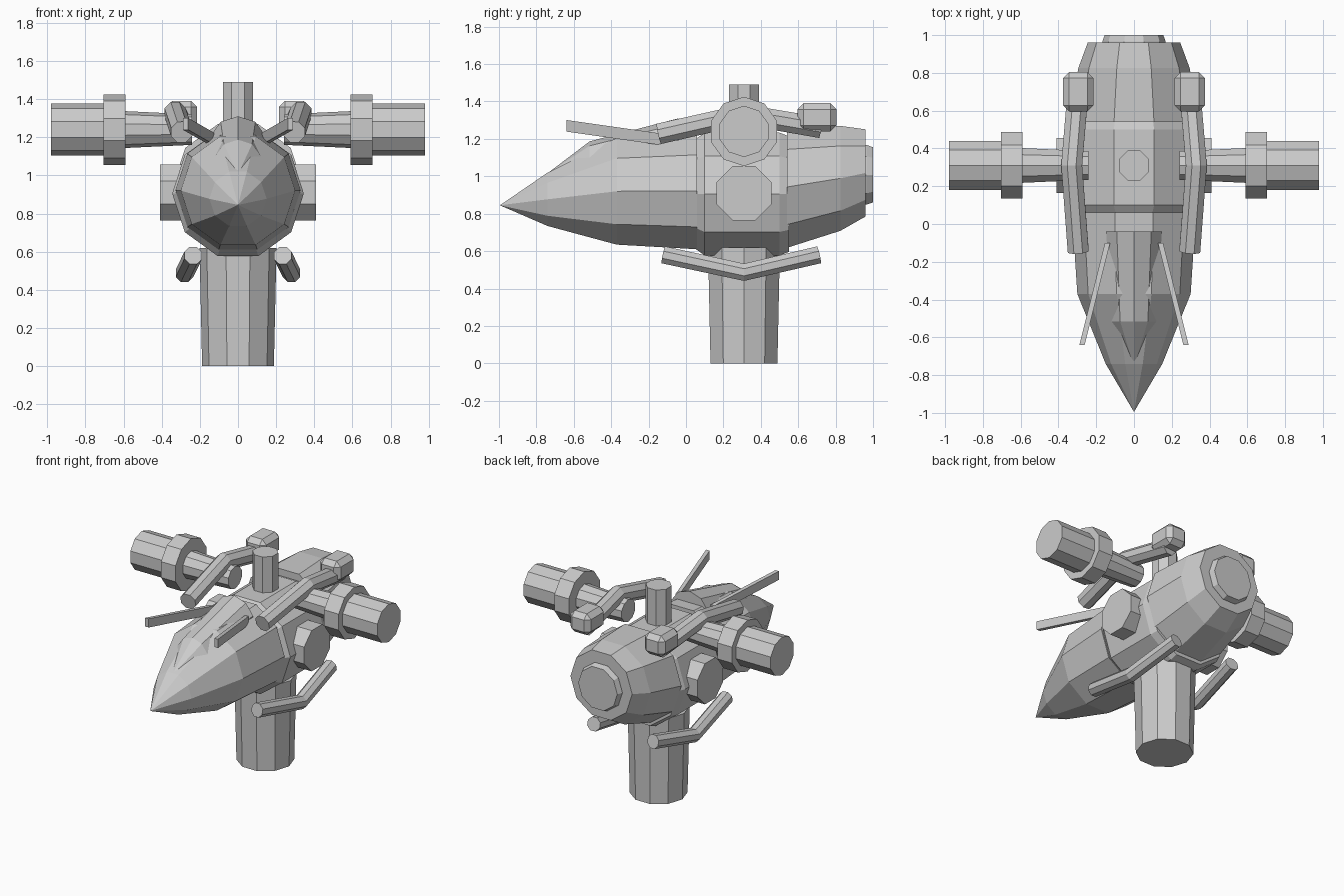
import bpy, bmesh, math
from mathutils import Vector

if "Cube" in bpy.data.objects:
    bpy.data.objects.remove(bpy.data.objects["Cube"])


def make_object(name, bm, mirror=False):
    bmesh.ops.recalc_face_normals(bm, faces=bm.faces)
    mesh = bpy.data.meshes.new(name)
    bm.to_mesh(mesh)
    bm.free()
    obj = bpy.data.objects.new(name, mesh)
    bpy.context.collection.objects.link(obj)
    if mirror:
        obj.modifiers.new("mirror", 'MIRROR')
    return obj


def loft(name, rings, axis=None, sides=10, phase=0.0, mirror=False):
    """Skin polygon rings (x, y, z, radius); ring planes follow axis or the path."""
    bm = bmesh.new()
    pts = [Vector(r[:3]) for r in rings]
    loops = []
    for i, ring in enumerate(rings):
        if axis:
            n = Vector(axis)
        else:
            a = (pts[i] - pts[i - 1]).normalized() if i else Vector()
            b = (pts[i + 1] - pts[i]).normalized() if i + 1 < len(pts) else Vector()
            n = (a + b).normalized()
        u = Vector((0, 1, 0)) if abs(n.x) > 0.9 else Vector((1, 0, 0))
        u = (u - n * u.dot(n)).normalized()
        v = n.cross(u)
        loop = []
        for k in range(sides):
            t = math.tau * k / sides + math.radians(phase)
            loop.append(bm.verts.new(pts[i] + ring[3] * (u * math.cos(t) + v * math.sin(t))))
        loops.append(loop)
    for lo, hi in zip(loops, loops[1:]):
        for k in range(sides):
            j = (k + 1) % sides
            bm.faces.new((lo[k], lo[j], hi[j], hi[k]))
    bm.faces.new(loops[0])
    bm.faces.new(loops[-1])
    bmesh.ops.remove_doubles(bm, verts=bm.verts, dist=0.0005)
    return make_object(name, bm, mirror)


def box(name, center, size, bevel=0.0, mirror=True):
    bm = bmesh.new()
    bmesh.ops.create_cube(bm, size=1)
    for v in bm.verts:
        v.co = Vector(center) + v.co * Vector(size)
    if bevel:
        bmesh.ops.bevel(bm, geom=bm.edges[:], offset=bevel, segments=1, affect='EDGES')
    return make_object(name, bm, mirror)


X, Y, Z = (1, 0, 0), (0, 1, 0), (0, 0, 1)

# Main body: pointed nose, wide collar, tapering tail and end cap
loft("nose", [(0, -0.995, 0.845, 0), (0, -0.74, 0.877, 0.15),
              (0, -0.37, 0.92, 0.30), (0, 0.06, 0.922, 0.328)], Y)
loft("collar", [(0, 0.04, 0.905, 0.30), (0, 0.10, 0.905, 0.345),
                (0, 0.50, 0.905, 0.345), (0, 0.55, 0.905, 0.325)], Y)
loft("tail", [(0, 0.54, 0.943, 0.342), (0, 0.825, 0.989, 0.295),
              (0, 0.96, 1.018, 0.245)], Y)
loft("tail_cap", [(0, 0.92, 1.008, 0.168), (0, 0.965, 1.008, 0.168),
                  (0, 1.0, 1.008, 0.155)], Y)

# Canopy on top of the nose
loft("canopy", [(0, -0.755, 1.005, 0), (0, -0.515, 1.062, 0.125),
                (0, -0.04, 1.155, 0.155)], Y, phase=90)

# Standing pillar and top post
loft("pillar", [(0, 0.31, 0, 0.188), (0, 0.31, 0.62, 0.202)], Z)
loft("top_post", [(0, 0.31, 1.0, 0.086), (0, 0.31, 1.49, 0.086)], Z, sides=8, phase=22.5)

# Side pods: arm, flange and outer drum
loft("pod_arm", [(0.24, 0.31, 1.24, 0.08), (0.60, 0.31, 1.24, 0.097)], X,
     phase=90, mirror=True)
loft("pod_flange", [(0.59, 0.31, 1.24, 0.185), (0.705, 0.31, 1.24, 0.185)], X,
     phase=90, mirror=True)
loft("pod_drum", [(0.70, 0.31, 1.24, 0.137), (0.98, 0.31, 1.24, 0.137)], X,
     phase=90, mirror=True)

# Octagonal side hubs
loft("side_hub", [(0.25, 0.31, 0.91, 0.158), (0.41, 0.31, 0.91, 0.158)], X,
     sides=8, phase=22.5, mirror=True)

# Bent upper and lower tubes
loft("upper_tube", [(0.295, -0.145, 1.227, 0.06), (0.33, 0.31, 1.33, 0.06),
                    (0.295, 0.72, 1.26, 0.06)], sides=8, phase=22.5, mirror=True)
loft("lower_tube", [(0.235, -0.12, 0.58, 0.05), (0.28, 0.31, 0.487, 0.05),
                    (0.235, 0.71, 0.58, 0.05)], sides=8, phase=22.5, mirror=True)
box("tube_block", (0.295, 0.70, 1.315), (0.162, 0.21, 0.152), 0.033)

# Thin whisker fins beside the canopy
fin = box("fin", (0, 0, 0), (0.028, 1, 0.062))
start, end = Vector((0.14, -0.10, 1.193)), Vector((0.275, -0.64, 1.27))
for v in fin.data.vertices:
    v.co = start.lerp(end, 0.5 - v.co.y) + Vector((v.co.x, 0, v.co.z))
